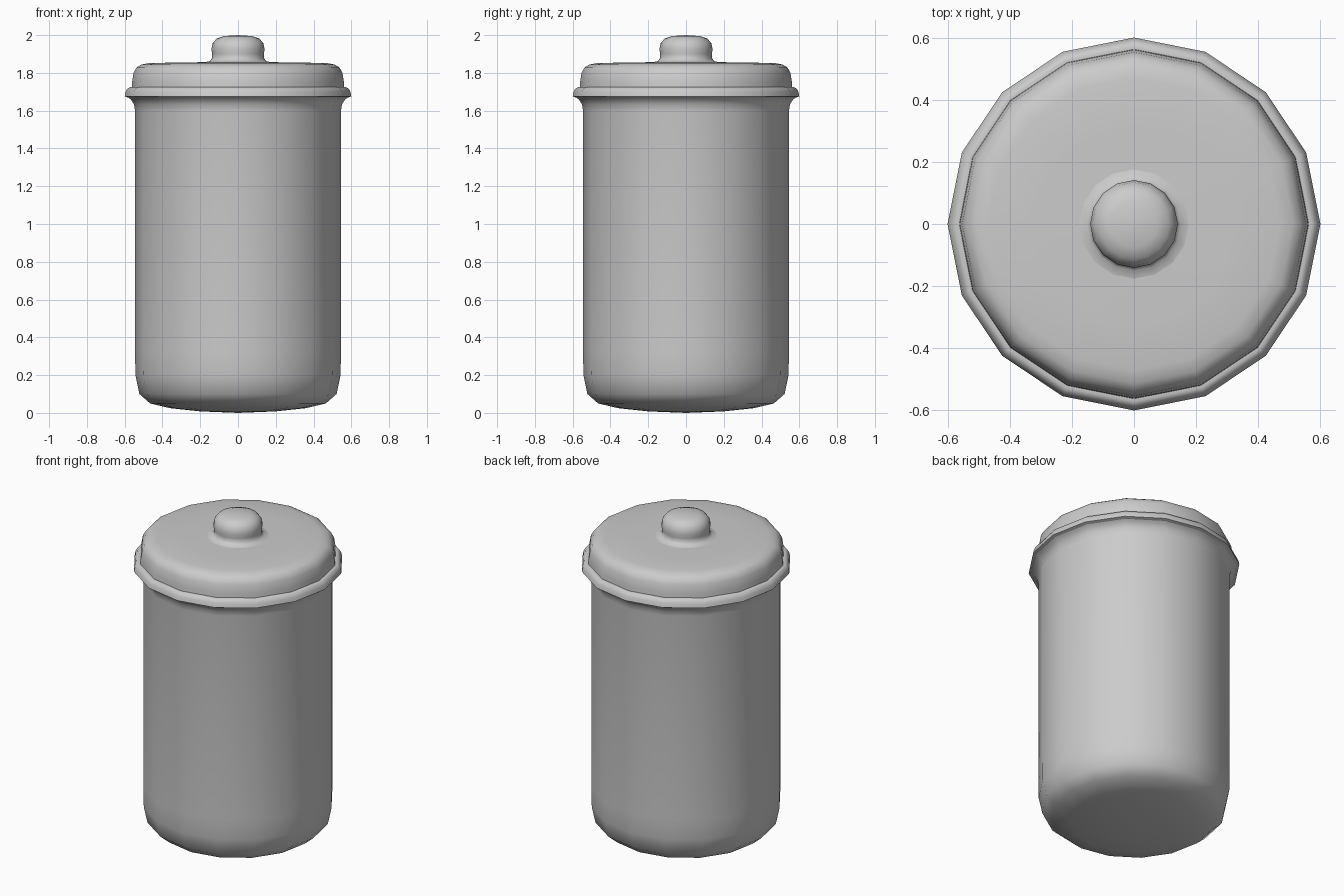
import bpy, bmesh, math

if "Cube" in bpy.data.objects:
    bpy.data.objects.remove(bpy.data.objects["Cube"])

SIDES = 16


def lathe(name, profile, angle=60):
    """Revolve an (r, z) profile listed bottom to top around z."""
    bm = bmesh.new()
    verts = [bm.verts.new((r, 0, z)) for r, z in profile]
    edges = [bm.edges.new(pair) for pair in zip(verts, verts[1:])]
    bmesh.ops.spin(bm, geom=verts + edges, cent=(0, 0, 0), axis=(0, 0, 1),
                   angle=math.tau, steps=SIDES, use_duplicate=False)
    bmesh.ops.remove_doubles(bm, verts=bm.verts, dist=0.0005)
    bmesh.ops.recalc_face_normals(bm, faces=bm.faces)
    # open shells: make sure the normals point outward
    if sum(f.normal.dot(f.calc_center_median()) * f.calc_area()
           for f in bm.faces if abs(f.normal.z) < 0.5) < 0:
        bmesh.ops.reverse_faces(bm, faces=bm.faces)
    mesh = bpy.data.meshes.new(name)
    bm.to_mesh(mesh)
    bm.free()
    obj = bpy.data.objects.new(name, mesh)
    bpy.context.collection.objects.link(obj)
    bpy.ops.object.select_all(action='DESELECT')
    obj.select_set(True)
    bpy.context.view_layer.objects.active = obj
    bpy.ops.object.shade_smooth_by_angle(angle=math.radians(angle))
    return obj


# Body: slightly domed base, rounded foot, straight wall and flared top
lathe("jar_body", [
    (0, 0), (0.2, 0.008), (0.36, 0.025), (0.465, 0.05), (0.522, 0.1),
    (0.543, 0.2), (0.545, 0.32), (0.545, 1.6), (0.551, 1.635),
    (0.568, 1.66), (0.585, 1.672)])

# Rim: rolled bead under the lid
lathe("lid_rim", [
    (0.56, 1.668), (0.585, 1.670), (0.6, 1.676), (0.595, 1.70),
    (0.585, 1.718), (0.572, 1.724), (0.558, 1.722)], 75)

# Lid: short wall with a rounded shoulder and flat top
lathe("lid", [
    (0.563, 1.715), (0.561, 1.75), (0.553, 1.80), (0.538, 1.828),
    (0.513, 1.844), (0.47, 1.852), (0.32, 1.855), (0.16, 1.857)])

# Knob: flared neck and rounded head
lathe("lid_knob", [
    (0.18, 1.856), (0.15, 1.862), (0.137, 1.878), (0.137, 1.90),
    (0.141, 1.925), (0.134, 1.957), (0.113, 1.982), (0.075, 1.995),
    (0, 2.0)])
